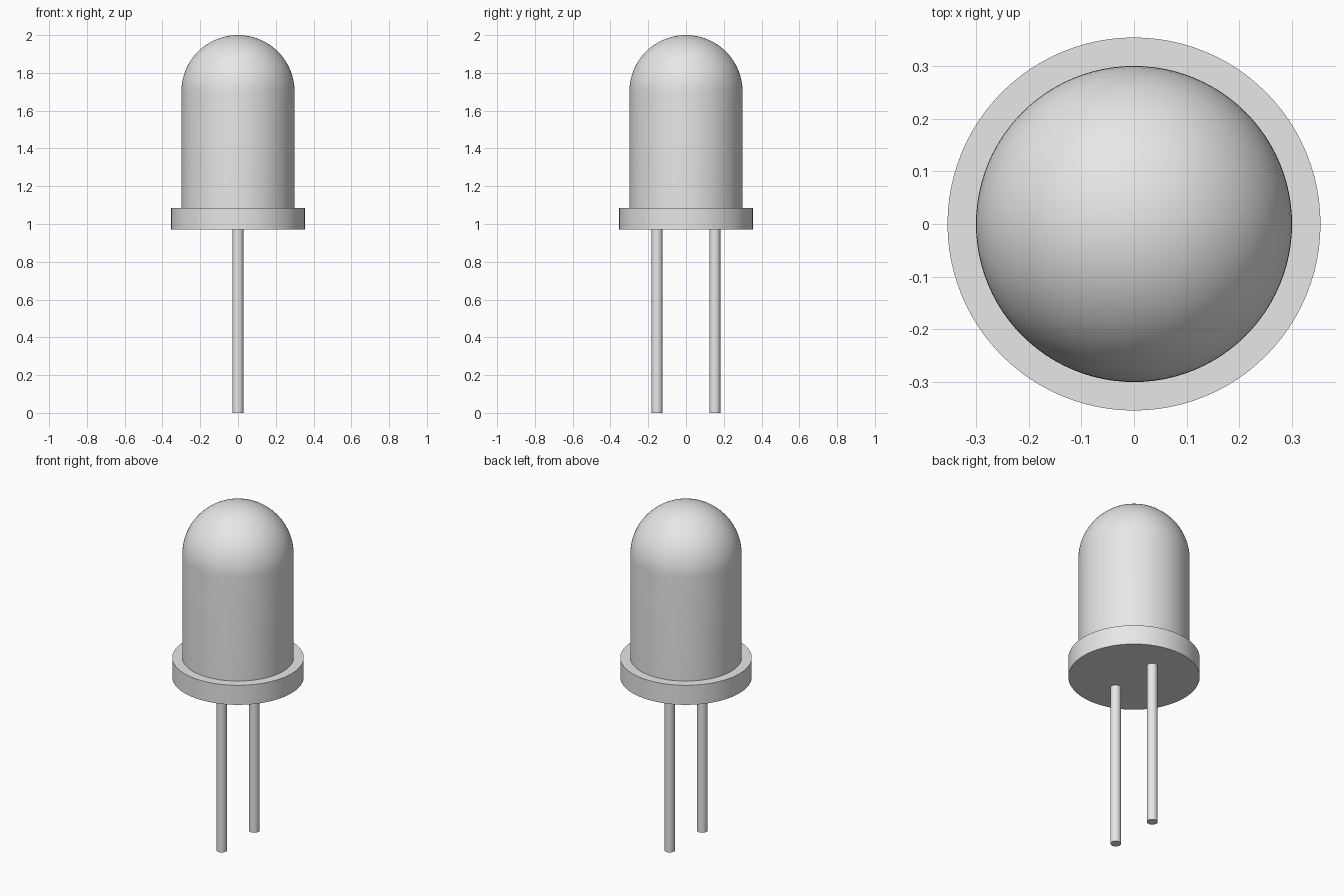
import bpy, bmesh
from math import sin, cos, pi, radians

cube = bpy.data.objects.get("Cube")
if cube:
    bpy.data.objects.remove(cube, do_unlink=True)

grey = bpy.data.materials.new("light_grey")
grey.use_nodes = True
colour = (0.8, 0.8, 0.8, 1)
grey.diffuse_color = colour
grey.node_tree.nodes["Principled BSDF"].inputs["Base Color"].default_value = colour


def lathe(name, profile, segments, y=0):
    """Spin an (r, z) profile, listed bottom to top, around the z axis."""
    bm = bmesh.new()
    verts = [bm.verts.new((r, 0, z)) for r, z in profile]
    edges = [bm.edges.new(pair) for pair in zip(verts, verts[1:])]
    bmesh.ops.spin(bm, geom=verts + edges, cent=(0, 0, 0), axis=(0, 0, 1),
                   angle=2 * pi, steps=segments, use_duplicate=False)
    bmesh.ops.remove_doubles(bm, verts=bm.verts, dist=0.0001)
    bmesh.ops.recalc_face_normals(bm, faces=bm.faces)
    mesh = bpy.data.meshes.new(name)
    bm.to_mesh(mesh)
    bm.free()
    mesh.materials.append(grey)
    obj = bpy.data.objects.new(name, mesh)
    obj.location.y = y
    bpy.context.collection.objects.link(obj)
    bpy.ops.object.select_all(action="DESELECT")
    obj.select_set(True)
    bpy.context.view_layer.objects.active = obj
    bpy.ops.object.shade_smooth_by_angle(angle=radians(35))
    return obj


flange_bottom, flange_top = 0.97, 1.086
lens_radius, dome_start = 0.3, 1.7
dome_steps = 20

# Straight casing and domed tip, with the rim around its base
dome = [(lens_radius * cos(a), dome_start + lens_radius * sin(a))
        for a in (i * pi / 2 / dome_steps for i in range(dome_steps + 1))]
rim = 0.354
lathe("lens_casing", [(0, flange_bottom), (rim, flange_bottom), (rim, flange_top),
                      (lens_radius, flange_top)] + dome, 96)

# Two wire legs, one behind the other
leg_radius, leg_offset = 0.029, 0.153
for name, side in (("front_leg", -1), ("back_leg", 1)):
    lathe(name, [(0, 0), (leg_radius, 0), (leg_radius, flange_bottom),
                 (0, flange_bottom)], 32, side * leg_offset)
